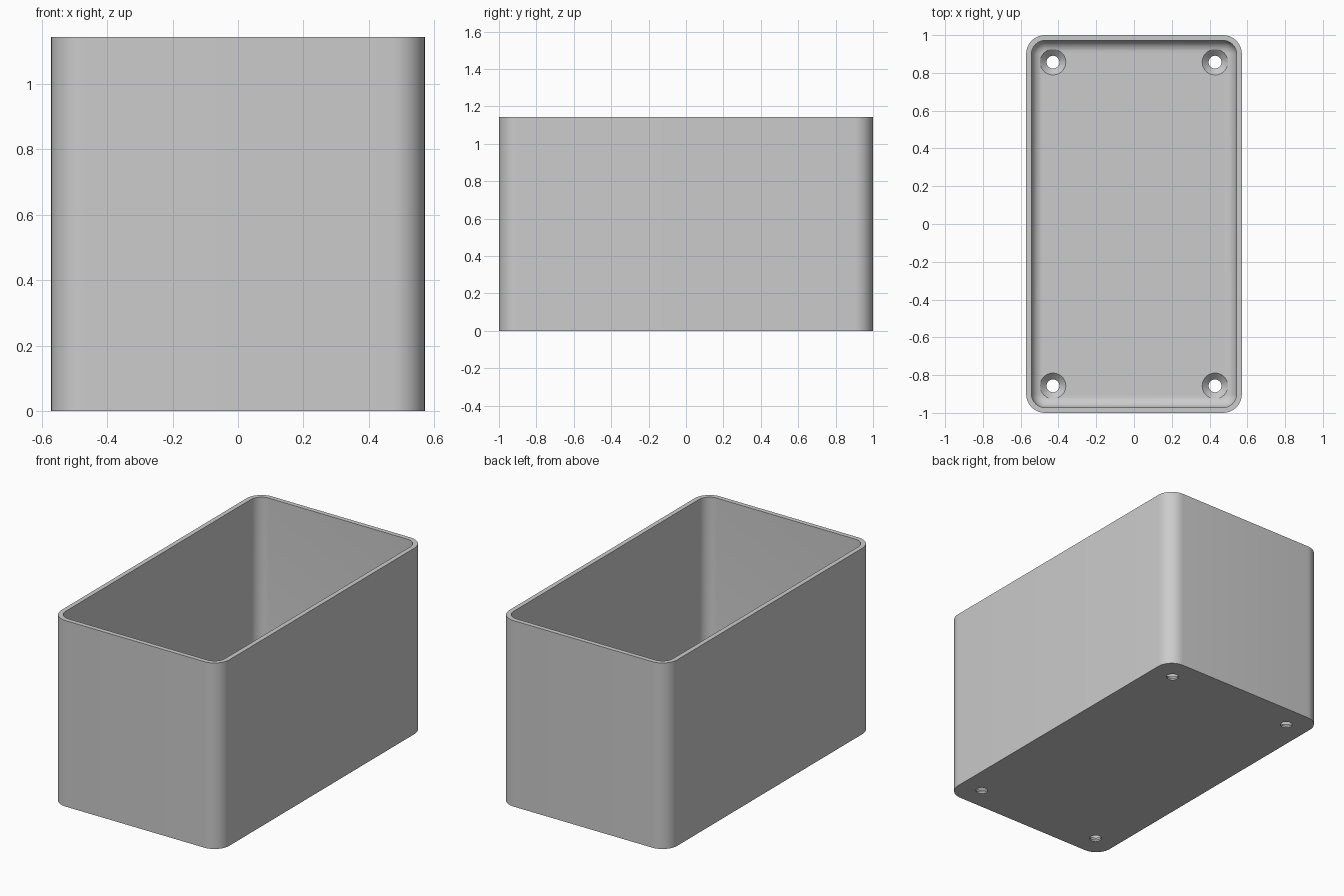
import bpy, bmesh
from math import sin, cos, pi

cube = bpy.data.objects.get("Cube")
if cube:
    bpy.data.objects.remove(cube, do_unlink=True)

HALF_X, HALF_Y, HEIGHT = 0.571, 1.0, 1.143
CORNER, WALL, FLOOR, FILLET = 0.1, 0.0286, 0.043, 0.06
STEPS = 10

grey = bpy.data.materials.new("plain grey")
grey.use_nodes = True
colour = (0.6, 0.6, 0.6, 1)
grey.diffuse_color = colour
grey.node_tree.nodes["Principled BSDF"].inputs["Base Color"].default_value = colour


def make_object(name, bm):
    bmesh.ops.recalc_face_normals(bm, faces=bm.faces)
    mesh = bpy.data.meshes.new(name)
    bm.to_mesh(mesh)
    bm.free()
    mesh.materials.append(grey)
    obj = bpy.data.objects.new(name, mesh)
    bpy.context.collection.objects.link(obj)
    return obj


def loft(bm, rings):
    """Skin a stack of equal rings and cap both ends."""
    loops = [[bm.verts.new(p) for p in ring] for ring in rings]
    for a, b in zip(loops, loops[1:]):
        for i in range(len(a)):
            j = (i + 1) % len(a)
            bm.faces.new((a[i], a[j], b[j], b[i]))
    bm.faces.new(loops[0])
    bm.faces.new(loops[-1])


def rounded_ring(inset, z):
    """Rounded rectangle inset from the outer wall."""
    r = CORNER - inset
    cx, cy = HALF_X - CORNER, HALF_Y - CORNER
    ring = []
    for quarter, (sx, sy) in enumerate([(1, 1), (-1, 1), (-1, -1), (1, -1)]):
        for k in range(STEPS + 1):
            a = (quarter + k / STEPS) * pi / 2
            ring.append((sx * cx + r * cos(a), sy * cy + r * sin(a), z))
    return ring


def circle(x, y, r, z, n=40):
    return [(x + r * cos(2 * pi * i / n), y + r * sin(2 * pi * i / n), z) for i in range(n)]


# Open box: outer wall, rim, inner wall, filleted floor
rings = [rounded_ring(0, 0), rounded_ring(0, HEIGHT), rounded_ring(WALL, HEIGHT)]
for k in range(9):
    a = k / 8 * pi / 2
    rings.append(rounded_ring(WALL + FILLET * (1 - cos(a)), FLOOR + FILLET * (1 - sin(a))))
bm = bmesh.new()
loft(bm, rings)
box = make_object("box", bm)

# Countersunk screw holes
HOLE, SINK = 0.034, 0.068
bm = bmesh.new()
for x in (-0.429, 0.429):
    for y in (-0.857, 0.857):
        profile = [(HOLE, -0.1), (HOLE, FLOOR - (SINK - HOLE)), (SINK, FLOOR), (SINK, FLOOR + 0.1)]
        loft(bm, [circle(x, y, r, z) for r, z in profile])
cutter = make_object("screw_hole_cutter", bm)
cutter.hide_render = True

cut = box.modifiers.new("screw holes", "BOOLEAN")
cut.operation = "DIFFERENCE"
cut.solver = "EXACT"
cut.object = cutter
bpy.ops.object.select_all(action="DESELECT")
bpy.context.view_layer.objects.active = box
box.select_set(True)
bpy.ops.object.modifier_apply(modifier=cut.name)
bpy.data.objects.remove(cutter, do_unlink=True)
bpy.ops.object.shade_smooth_by_angle(angle=pi / 6)
